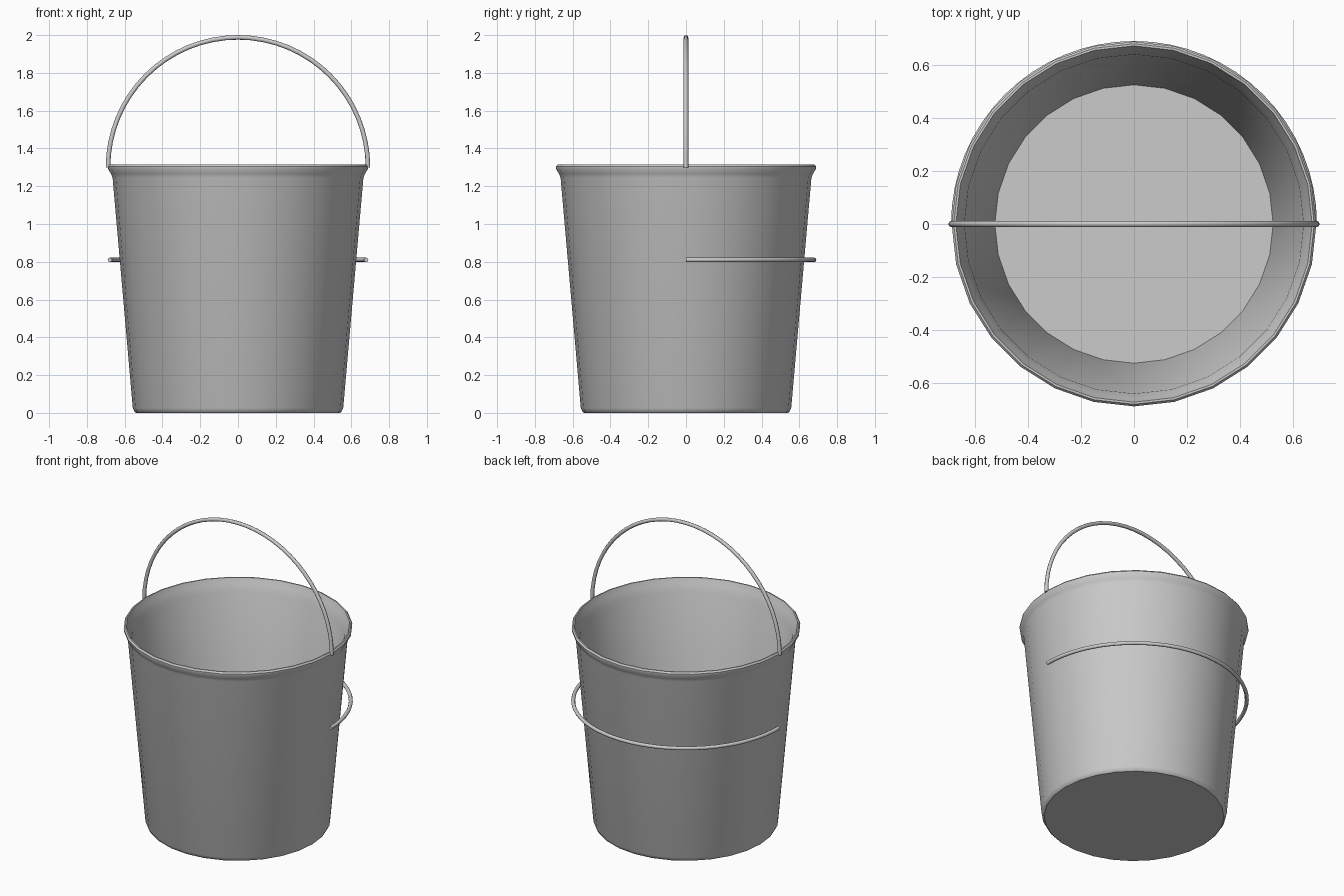
import bpy
import bmesh
from math import sin, cos, pi, radians

SIDES = 28

cube = bpy.data.objects.get("Cube")
if cube:
    bpy.data.objects.remove(cube, do_unlink=True)


def make_material(name, value):
    mat = bpy.data.materials.new(name)
    mat.use_nodes = True
    color = (value, value, value, 1)
    mat.diffuse_color = color
    mat.node_tree.nodes["Principled BSDF"].inputs["Base Color"].default_value = color
    return mat


def finish(bm, name, mat, angle):
    bmesh.ops.recalc_face_normals(bm, faces=bm.faces)
    mesh = bpy.data.meshes.new(name)
    bm.to_mesh(mesh)
    bm.free()
    mesh.materials.append(mat)
    obj = bpy.data.objects.new(name, mesh)
    bpy.context.collection.objects.link(obj)
    bpy.ops.object.select_all(action="DESELECT")
    obj.select_set(True)
    bpy.context.view_layer.objects.active = obj
    bpy.ops.object.shade_smooth_by_angle(angle=radians(angle))
    return obj


def skin(bm, rings):
    """Bridge consecutive vertex rings with quads and cap both ends."""
    n = len(rings[0])
    for a, b in zip(rings, rings[1:]):
        for i in range(n):
            j = (i + 1) % n
            bm.faces.new((a[i], a[j], b[j], b[i]))
    bm.faces.new(rings[0])
    bm.faces.new(rings[-1])


def lathe(name, profile, mat):
    bm = bmesh.new()
    turns = [2 * pi * i / SIDES for i in range(SIDES)]
    skin(bm, [[bm.verts.new((r * cos(t), r * sin(t), z)) for t in turns]
              for r, z in profile])
    return finish(bm, name, mat, 35)


def half_hoop(name, radius, thickness, height, upright, mat, steps=32, around=8):
    """Half ring of round wire, either standing up or lying towards the back."""
    bm = bmesh.new()
    rings = []
    for s in range(steps + 1):
        a = pi * s / steps
        ring = []
        for k in range(around):
            t = 2 * pi * k / around
            r = radius + thickness * cos(t)
            across, along, off = r * cos(a), r * sin(a), thickness * sin(t)
            place = (across, off, height + along) if upright else (across, along, height + off)
            ring.append(bm.verts.new(place))
        rings.append(ring)
    skin(bm, rings)
    return finish(bm, name, mat, 50)


metal = make_material("grey metal", 0.6)

# Pail: underside, tapered wall, flared rim, inner wall and floor
lathe("bucket_body", [
    (0.54, 0.0), (0.547, 0.005), (0.557, 0.025), (0.664, 1.245), (0.672, 1.265),
    (0.687, 1.29), (0.688, 1.305), (0.68, 1.315), (0.672, 1.315),
    (0.66, 1.28), (0.64, 1.235), (0.525, 0.025),
], metal)

# Carrying handle over the top and wire loop round the back
half_hoop("carry_handle", 0.688, 0.012, 1.30, True, metal)
half_hoop("back_loop", 0.678, 0.012, 0.81, False, metal)
